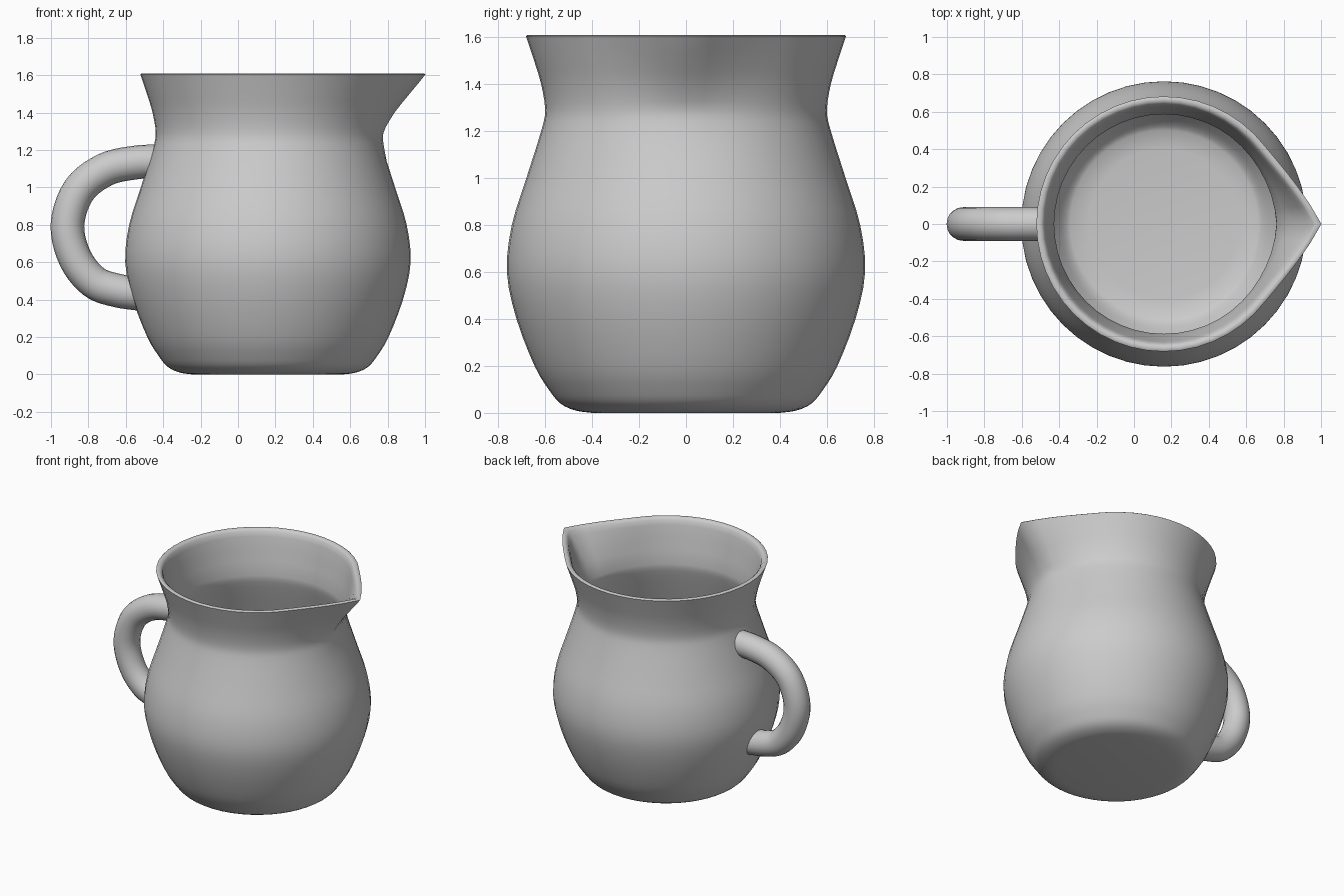
import bpy, bmesh, math
from mathutils import Vector

if "Cube" in bpy.data.objects:
    bpy.data.objects.remove(bpy.data.objects["Cube"])

CX, TOP, SEG = 0.16, 1.61, 48


def spline(pts, n):
    """Catmull-Rom curve through 2D points."""
    p = [Vector(q) for q in pts]
    p = [2 * p[0] - p[1]] + p + [2 * p[-1] - p[-2]]
    out = []
    for i in range(1, len(p) - 2):
        a, b, c, d = p[i - 1:i + 3]
        for k in range(n):
            t = k / n
            out.append(0.5 * (2 * b + (c - a) * t + (2 * a - 5 * b + 4 * c - d) * t * t
                              + (3 * b - a - 3 * c + d) * t ** 3))
    return out + [p[-2]]


def lerp_table(table, z):
    """Linear lookup of radius at height z."""
    for (r0, z0), (r1, z1) in zip(table, table[1:]):
        if z <= z1:
            return r0 + (r1 - r0) * max(0, z - z0) / max(z1 - z0, 1e-6)
    return table[-1][0]


def loft(name, rings, angle):
    """Skin a list of closed rings and cap both ends."""
    bm = bmesh.new()
    vs = [[bm.verts.new(c) for c in ring] for ring in rings]
    for a, b in zip(vs, vs[1:]):
        for i in range(len(a)):
            j = (i + 1) % len(a)
            bm.faces.new((a[i], a[j], b[j], b[i]))
    bm.faces.new(vs[0][::-1])
    bm.faces.new(vs[-1])
    bmesh.ops.recalc_face_normals(bm, faces=bm.faces)
    me = bpy.data.meshes.new(name)
    bm.to_mesh(me)
    bm.free()
    ob = bpy.data.objects.new(name, me)
    bpy.context.collection.objects.link(ob)
    bpy.context.view_layer.objects.active = ob
    ob.select_set(True)
    bpy.ops.object.shade_smooth_by_angle(angle=math.radians(angle))
    ob.select_set(False)
    return ob


# Jug body: outer profile, rounded lip, then thin inner wall down to the floor
outer = [(0.40, 0.0), (0.47, 0.01), (0.535, 0.04), (0.585, 0.10), (0.645, 0.20),
         (0.722, 0.40), (0.763, 0.60), (0.742, 0.80), (0.68, 1.0), (0.617, 1.20),
         (0.60, 1.29), (0.617, 1.40), (0.647, 1.50), (0.682, TOP - 0.005)]
wall = spline(outer, 3)
lip = [(0.675, TOP), (0.655, TOP), (0.641, 1.595), (0.631, 1.56), (0.618, 1.48), (0.602, 1.39)]
inner = [(v.x - 0.013, max(v.y, 0.015)) for v in reversed(wall) if 0.02 < v.y < 1.32]
profile = [tuple(v) for v in wall] + lip + inner + [(0.40, 0.015)]

# Pouring spout: extra radius that grows with height and narrows to a point
spout = [(0.0, 1.15), (0.006, 1.2), (0.018, 1.3), (0.06, 1.4), (0.11, 1.5), (0.16, 1.6)]


def ring(r, z):
    pts = []
    for i in range(SEG):
        a = 2 * math.pi * i / SEG
        off = abs(math.degrees(a if a <= math.pi else a - 2 * math.pi))
        rr = r + lerp_table(spout, z) * max(0, 1 - off / 39) ** 1.9
        pts.append((CX + rr * math.cos(a), rr * math.sin(a), z))
    return pts


loft("jug_body", [ring(r, z) for r, z in profile], 50)

# Handle: round tube along a C-shaped path, its ends fitted to the body
path = spline([(-0.42, 1.14), (-0.55, 1.133), (-0.71, 1.095), (-0.85, 0.985), (-0.912, 0.80),
               (-0.87, 0.62), (-0.77, 0.495), (-0.65, 0.45), (-0.52, 0.43)], 5)
table = [tuple(v) for v in wall]
rings = []
for i, p in enumerate(path):
    t = (path[min(i + 1, len(path) - 1)] - path[max(i - 1, 0)]).normalized()
    n = Vector((-t.y, t.x))
    loop = []
    for k in range(20):
        a = 2 * math.pi * k / 20
        q = p + n * 0.09 * math.cos(a)
        y = 0.09 * math.sin(a)
        reach = lerp_table(table, q.y) - 0.007
        x = min(q.x, CX - math.sqrt(reach * reach - y * y))
        loop.append((x, y, q.y))
    rings.append(loop)
loft("handle", rings, 40)
